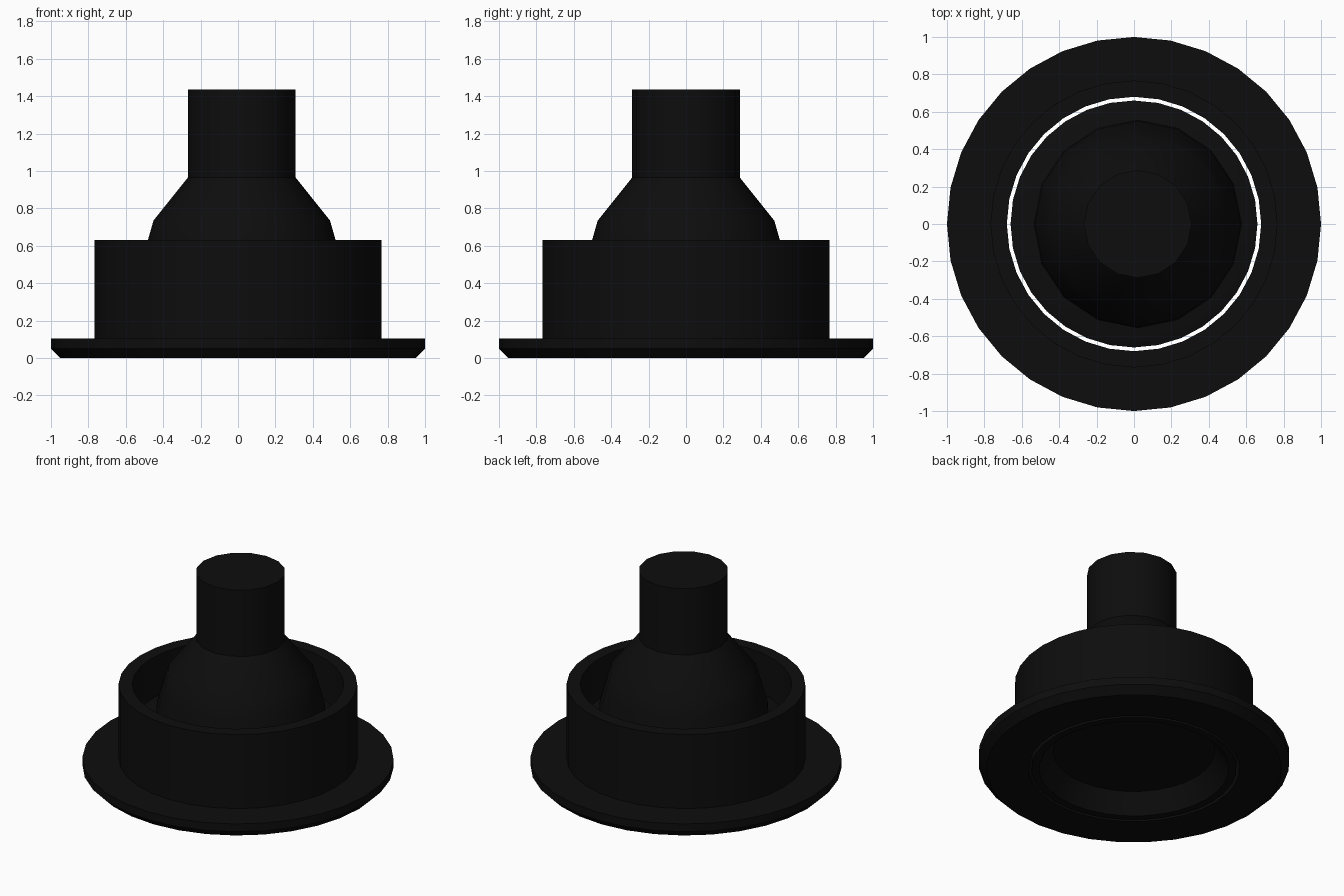
import bpy, bmesh, math

cube = bpy.data.objects.get("Cube")
if cube:
    bpy.data.objects.remove(cube, do_unlink=True)

black = bpy.data.materials.new("matte black")
black.use_nodes = True
colour = (0.004, 0.004, 0.004, 1)
black.diffuse_color = colour
black.node_tree.nodes["Principled BSDF"].inputs["Base Color"].default_value = colour


def lathe(name, profile, sides, x=0, closed=False):
    """Spin a (radius, height) profile about z; radius 0 becomes a pole."""
    bm = bmesh.new()
    rings = []
    for r, z in profile:
        count = sides if r > 0 else 1
        rings.append([bm.verts.new((r * math.cos(math.tau * i / sides),
                                    r * math.sin(math.tau * i / sides), z))
                      for i in range(count)])
    pairs = list(zip(rings, rings[1:]))
    if closed:
        pairs.append((rings[-1], rings[0]))
    for a, b in pairs:
        for i in range(sides):
            j = (i + 1) % sides
            corners = [a[i % len(a)], a[j % len(a)], b[j % len(b)], b[i % len(b)]]
            bm.faces.new(list(dict.fromkeys(corners)))
    bmesh.ops.recalc_face_normals(bm, faces=bm.faces)
    mesh = bpy.data.meshes.new(name)
    bm.to_mesh(mesh)
    bm.free()
    mesh.materials.append(black)
    obj = bpy.data.objects.new(name, mesh)
    obj.location.x = x
    bpy.context.collection.objects.link(obj)
    bpy.ops.object.select_all(action='DESELECT')
    obj.select_set(True)
    bpy.context.view_layer.objects.active = obj
    bpy.ops.object.shade_smooth_by_angle(angle=math.radians(35))
    return obj


# Outer collar: chamfered flange with an upright wall
lathe("flanged_collar",
      [(0.68, 0), (0.95, 0), (1, 0.05), (1, 0.105), (0.767, 0.105),
       (0.767, 0.63), (0.68, 0.63)], 32, closed=True)

# Inner base, separated from the collar by a thin gap, recessed underneath
lathe("inner_base",
      [(0, 0.13), (0.52, 0.13), (0.61, 0), (0.66, 0), (0.66, 0.36),
       (0.61, 0.38), (0, 0.38)], 32)

# Rounded dome rising into a flat-topped stem, slightly off centre
lathe("dome_and_stem",
      [(0, 0.3), (0.56, 0.3), (0.55, 0.46), (0.502, 0.63), (0.472, 0.735),
       (0.288, 0.965), (0.288, 1.435), (0, 1.435)], 16, x=0.02)
